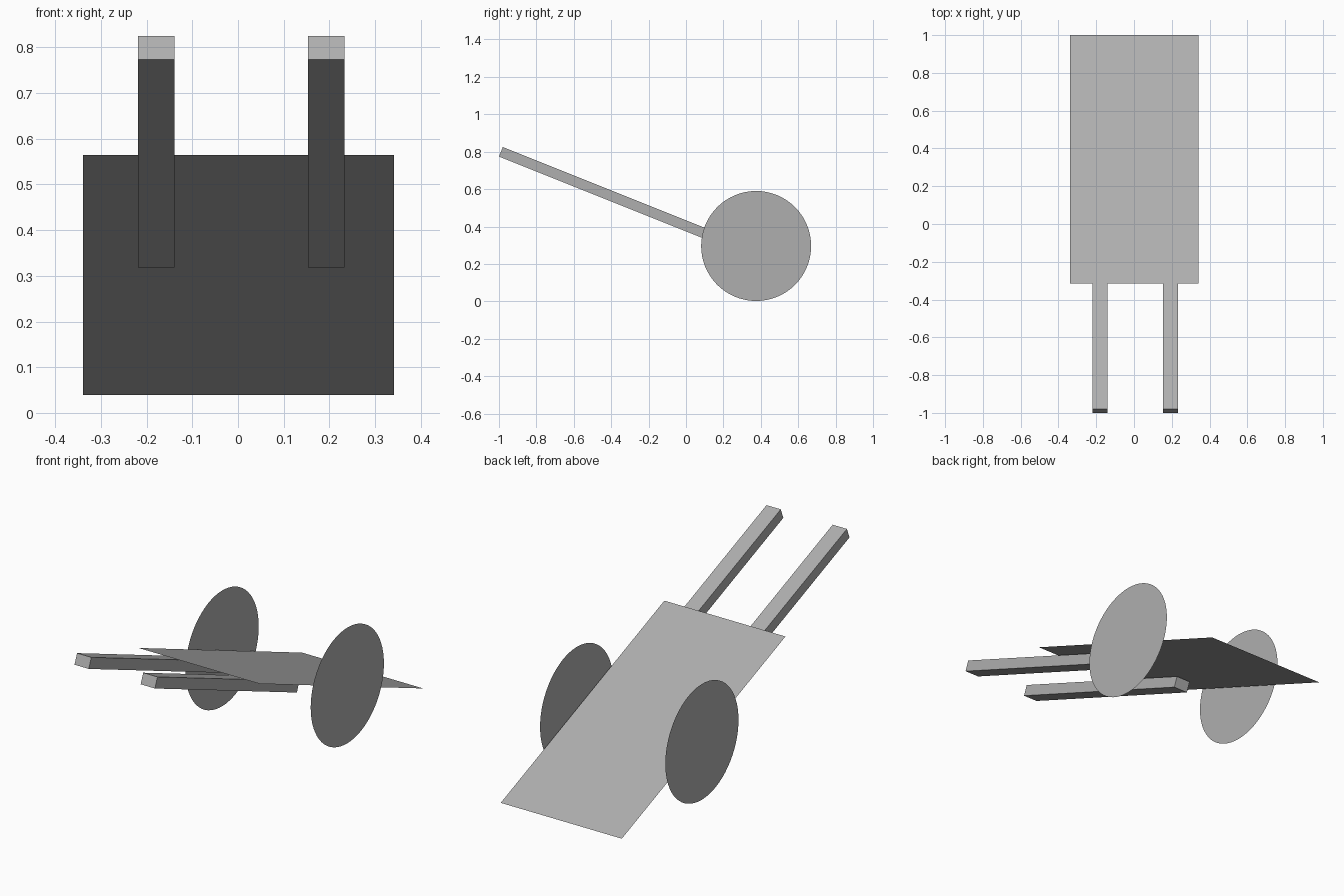
import bpy, math
from mathutils import Vector

if "Cube" in bpy.data.objects:
    bpy.data.objects.remove(bpy.data.objects["Cube"])

SLOPE = 0.40  # drop in z per unit of y
PITCH = -math.atan(SLOPE)

grey = bpy.data.materials.new("mid_grey")
grey.diffuse_color = (0.43, 0.43, 0.43, 1)
grey.use_nodes = True
grey.node_tree.nodes["Principled BSDF"].inputs["Base Color"].default_value = grey.diffuse_color


def finish(name, rot=(0, 0, 0), scale=(1, 1, 1)):
    ob = bpy.context.object
    ob.name = name
    ob.rotation_euler = rot
    ob.scale = scale
    ob.data.materials.append(grey)


# Tilted thin sheet bed
y0, y1, z0, z1 = -0.314, 1.0, 0.565, 0.039
bpy.ops.mesh.primitive_plane_add(size=1, location=(0.001, (y0 + y1) / 2, (z0 + z1) / 2))
finish("cart_bed", (PITCH, 0, 0), (0.681, math.hypot(y1 - y0, z1 - z0), 1))

# Two square handles running just under the bed
along = Vector((0, math.cos(PITCH), math.sin(PITCH)))
normal = Vector((0, -math.sin(PITCH), math.cos(PITCH)))
thick = 0.055
start = Vector((0, -1.0, 0.774))  # lower front corner
length = (0.774 - 0.318) / -math.sin(PITCH)
centre = start + along * length / 2 + normal * thick / 2
for name, x in (("left_handle", -0.179), ("right_handle", 0.193)):
    bpy.ops.mesh.primitive_cube_add(size=1, location=centre + Vector((x, 0, 0)))
    finish(name, (PITCH, 0, 0), (0.08, length, thick))

# Flat disc wheels
for name, s in (("left_wheel", -1), ("right_wheel", 1)):
    bpy.ops.mesh.primitive_circle_add(vertices=64, radius=0.294, fill_type='NGON',
                                      location=(s * 0.352, 0.375, 0.296))
    finish(name, (0, s * math.pi / 2, 0))
